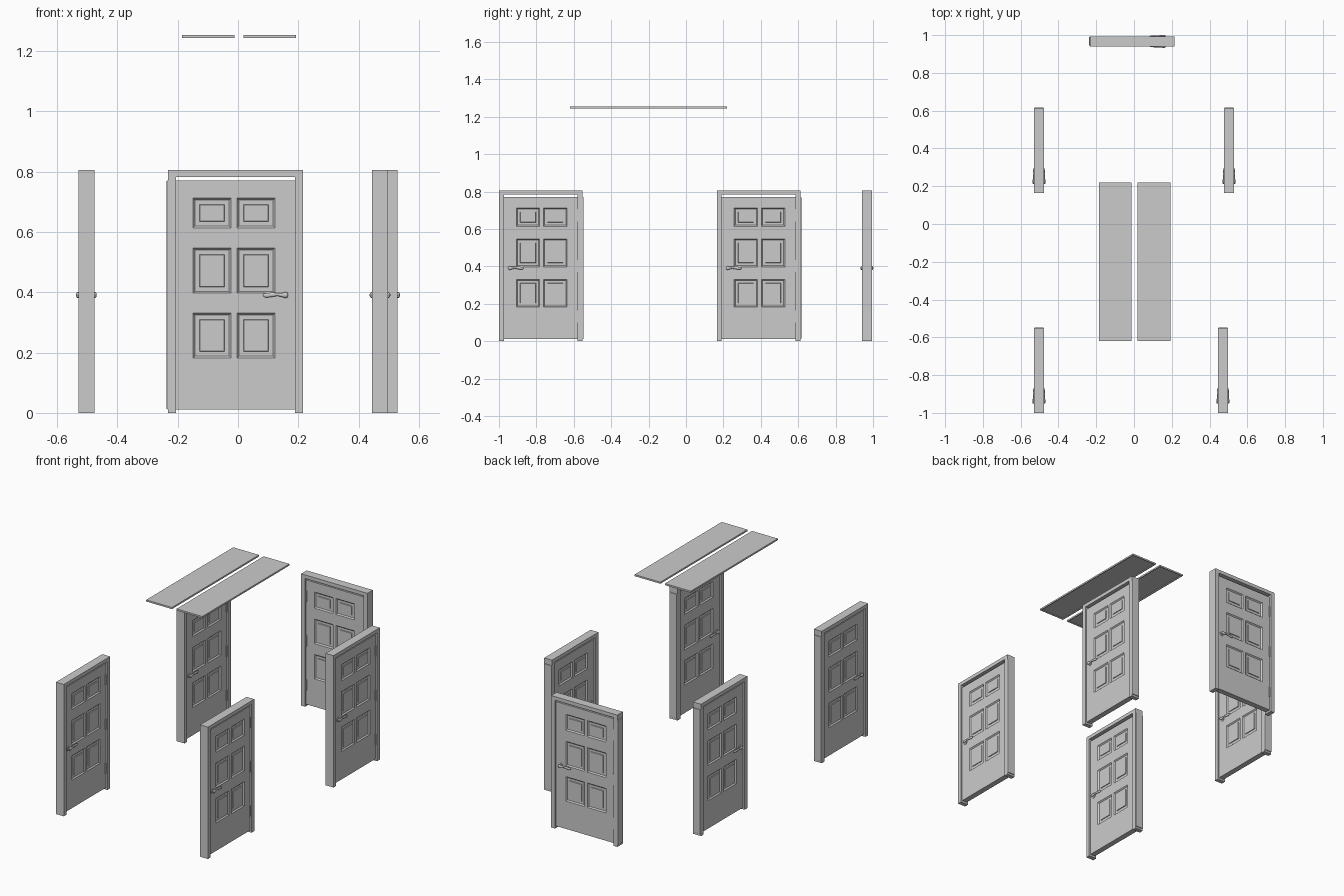
import bpy, bmesh, math
from mathutils import Matrix, Vector

if "Cube" in bpy.data.objects:
    bpy.data.objects.remove(bpy.data.objects["Cube"])

HALF_W, HALF_D, TOP = 0.2235, 0.0265, 0.805   # door frame half width, half depth, height
SLAB_X, SLAB_D = 0.197, 0.017                 # door leaf half width, half thickness


def finish(bm, name):
    bmesh.ops.recalc_face_normals(bm, faces=bm.faces)
    me = bpy.data.meshes.new(name)
    bm.to_mesh(me)
    bm.free()
    return me


def add_box(bm, x0, x1, y0, y1, z0, z1):
    size = Vector((x1 - x0, y1 - y0, z1 - z0))
    mid = Vector((x0 + x1, y0 + y1, z0 + z1)) / 2
    m = Matrix.Translation(mid) @ Matrix.Diagonal((*size, 1))
    return bmesh.ops.create_cube(bm, size=1, matrix=m)["verts"]


# Frame: two jambs and a head joined as one U profile
def frame_mesh():
    bm = bmesh.new()
    x, i, t = HALF_W, SLAB_X, TOP - 0.022
    pts = [(-x, 0), (-x, TOP), (x, TOP), (x, 0), (i, 0), (i, t), (-i, t), (-i, 0)]
    f = bm.faces.new([bm.verts.new((px, -HALF_D, pz)) for px, pz in pts])
    ext = bmesh.ops.extrude_face_region(bm, geom=[f])["geom"]
    bmesh.ops.translate(bm, vec=(0, 2 * HALF_D, 0),
                        verts=[v for v in ext if isinstance(v, bmesh.types.BMVert)])
    return finish(bm, "door_frame")


# Leaf: a gridded face with six inset panels, mirrored to the back
def leaf_mesh():
    bm = bmesh.new()
    xs = [-SLAB_X, -0.1405, -0.0145, 0.0055, 0.131, SLAB_X]
    zs = [0.012, 0.182, 0.331, 0.397, 0.547, 0.614, 0.712, 0.771]
    g = [[bm.verts.new((x, -SLAB_D, z)) for x in xs] for z in zs]
    panels = []
    for r in range(len(zs) - 1):
        for c in range(len(xs) - 1):
            f = bm.faces.new((g[r][c], g[r][c + 1], g[r + 1][c + 1], g[r + 1][c]))
            if r % 2 and c % 2:
                panels.append(f)
    bm.normal_update()
    for thick, depth in ((0.009, -0.007), (0.021, 0.0), (0.002, 0.004)):
        bmesh.ops.inset_individual(bm, faces=panels, thickness=thick, depth=depth)
        bm.normal_update()
    dup = bmesh.ops.duplicate(bm, geom=bm.verts[:] + bm.edges[:] + bm.faces[:])["geom"]
    bmesh.ops.scale(bm, vec=(1, -1, 1),
                    verts=[v for v in dup if isinstance(v, bmesh.types.BMVert)])
    bmesh.ops.reverse_faces(bm, faces=[f for f in dup if isinstance(f, bmesh.types.BMFace)])
    bmesh.ops.bridge_loops(bm, edges=[e for e in bm.edges if e.is_boundary])
    return finish(bm, "door_leaf")


# Hinges: three plates, shown on both faces at the hinge side
def hinge_mesh():
    bm = bmesh.new()
    for z in (0.132, 0.402, 0.673):
        add_box(bm, -SLAB_X - 0.002, -SLAB_X + 0.007, -0.021, 0.021, z - 0.033, z + 0.033)
    return finish(bm, "hinges")


# Edge strip: thin bevelled plate on the outer hinge side
def strip_mesh():
    bm = bmesh.new()
    add_box(bm, -HALF_W - 0.005, -HALF_W + 0.003, -0.025, 0.025, 0.012, 0.771)
    edges = [e for e in bm.edges if all(v.co.x < -HALF_W for v in e.verts)]
    bmesh.ops.bevel(bm, geom=edges, offset=0.003, segments=2, profile=0.5, affect='EDGES')
    return finish(bm, "edge_strip")


# Handle: spindle, round roses and a swept lever on both faces
def handle_mesh():
    bm = bmesh.new()
    cx, cz, n = 0.166, 0.391, 16

    def cylinder(r, half, taper=1.0, y=0.0):
        m = Matrix.Translation((cx, y, cz)) @ Matrix.Rotation(math.pi / 2, 4, 'X')
        bmesh.ops.create_cone(bm, cap_ends=True, segments=n, radius1=r,
                              radius2=r * taper, depth=2 * half, matrix=m)

    cylinder(0.006, 0.03)
    cylinder(0.0145, 0.021)
    # lever stations: x offset, z offset, y distance, width, depth
    path = [(0.009, 0, 0.0285, 0.003, 0.002), (0.006, 0, 0.0285, 0.008, 0.005),
            (0, 0, 0.0285, 0.010, 0.006), (-0.010, 0, 0.0285, 0.007, 0.005),
            (-0.025, 0.002, 0.028, 0.005, 0.004), (-0.045, 0.001, 0.0275, 0.007, 0.004),
            (-0.062, -0.001, 0.027, 0.0075, 0.004), (-0.071, -0.001, 0.0265, 0.006, 0.003),
            (-0.075, 0, 0.026, 0.002, 0.0015)]
    for side in (-1, 1):
        rings = []
        for dx, dz, y, w, d in path:
            rings.append([bm.verts.new((cx + dx, side * (y + d * math.cos(k * math.tau / 12)),
                                        cz + dz + w * math.sin(k * math.tau / 12)))
                          for k in range(12)])
        for a, b in zip(rings, rings[1:]):
            for k in range(12):
                j = (k + 1) % 12
                bm.faces.new((a[k], a[j], b[j], b[k]))
        bm.faces.new(rings[0])
        bm.faces.new(rings[-1])
    me = finish(bm, "lever_handle")
    me.shade_smooth()
    me.set_sharp_from_angle(angle=math.radians(40))
    return me


# Ceiling panel: slim tray with a recessed underside
def panel_mesh():
    bm = bmesh.new()
    add_box(bm, -0.087, 0.087, -0.42, 0.42, -0.005, 0.005)
    bm.normal_update()
    under = [f for f in bm.faces if f.normal.z < -0.9]
    bmesh.ops.inset_individual(bm, faces=under, thickness=0.008, depth=0)
    bmesh.ops.inset_individual(bm, faces=under, thickness=0.001, depth=-0.005)
    return finish(bm, "ceiling_panel")


def place(mesh, name, loc, rot=0.0):
    ob = bpy.data.objects.new(name, mesh)
    ob.location = loc
    ob.rotation_euler.z = rot
    bpy.context.collection.objects.link(ob)


# Five doors sharing the same parts
parts = [frame_mesh(), leaf_mesh(), hinge_mesh(), strip_mesh(), handle_mesh()]
quarter = -math.pi / 2
doors = {"back": (-0.0085, 0.967, 0.0), "left_rear": (-0.503, 0.388, quarter),
         "left_front": (-0.503, -0.7765, quarter), "right_rear": (0.503, 0.388, quarter),
         "right_front": (0.471, -0.7765, quarter)}
for where, (x, y, rot) in doors.items():
    for me in parts:
        place(me, f"{where}_{me.name}", (x, y, 0), rot)

# Two ceiling panels
tray = panel_mesh()
for where, x in (("left", -0.099), ("right", 0.106)):
    place(tray, f"{where}_ceiling_panel", (x, -0.2, 1.249))
